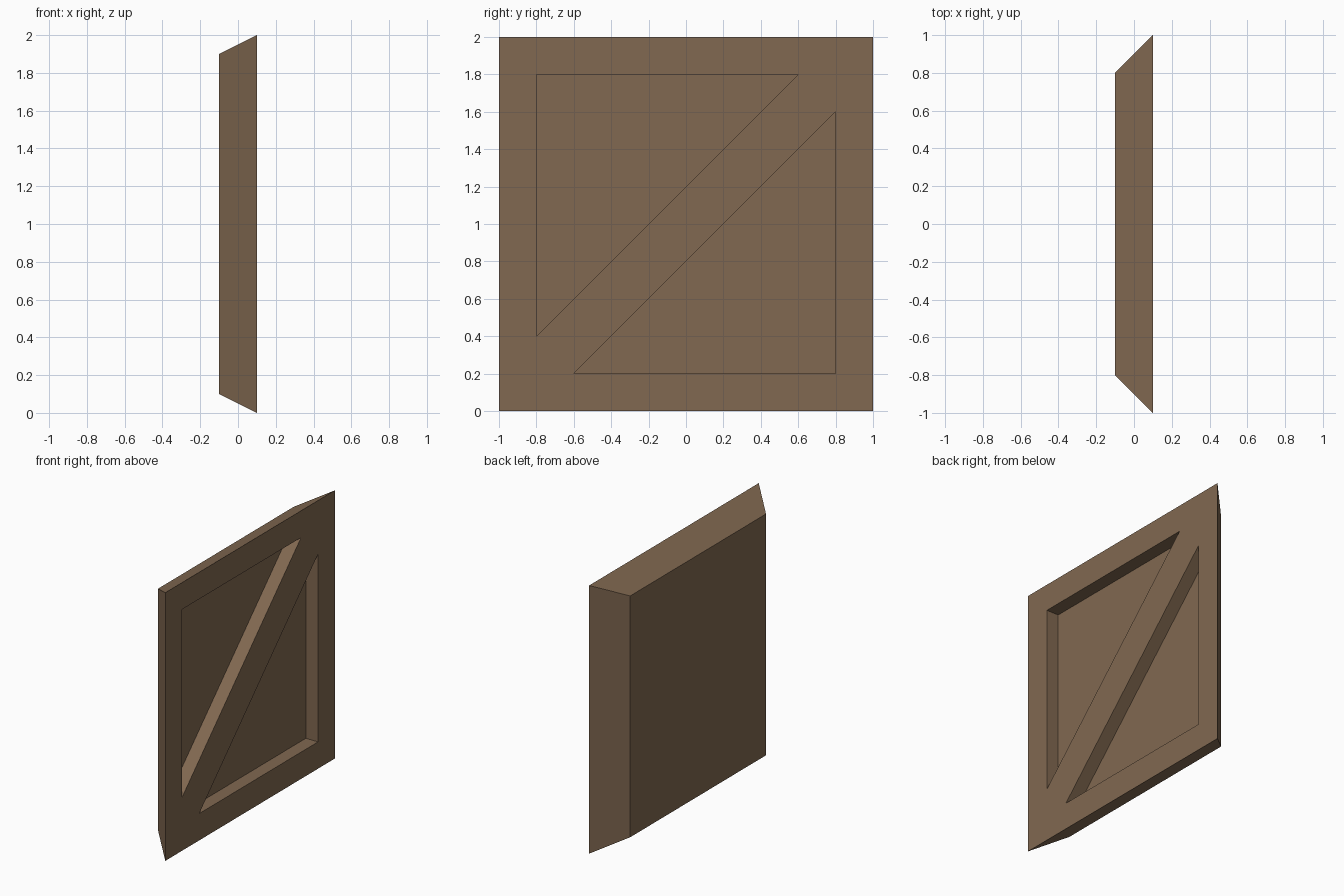
import bpy
import bmesh

default = bpy.data.objects.get("Cube")
if default:
    bpy.data.objects.remove(default, do_unlink=True)

# Weathered brown wood
wood = bpy.data.materials.new("brown_wood")
wood.use_nodes = True
colour = (0.22, 0.14, 0.082, 1)
wood.diffuse_color = colour
wood.node_tree.nodes["Principled BSDF"].inputs["Base Color"].default_value = colour


def loft(name, back, front):
    """Solid between two matching outlines of (x, y, z) points."""
    bm = bmesh.new()
    a = [bm.verts.new(p) for p in back]
    b = [bm.verts.new(p) for p in front]
    bm.faces.new(a)
    bm.faces.new(b)
    for i in range(len(a)):
        j = (i + 1) % len(a)
        bm.faces.new((a[i], a[j], b[j], b[i]))
    bmesh.ops.recalc_face_normals(bm, faces=bm.faces)
    mesh = bpy.data.meshes.new(name)
    bm.to_mesh(mesh)
    bm.free()
    mesh.materials.append(wood)
    obj = bpy.data.objects.new(name, mesh)
    bpy.context.collection.objects.link(obj)
    return obj


def rectangle(x, half_y, half_z):
    return [(x, sy * half_y, 1 + sz * half_z)
            for sy, sz in ((-1, -1), (1, -1), (1, 1), (-1, 1))]


# Panel tapering towards its plain back
panel = loft("braced_panel", rectangle(-0.1, 0.8, 0.9), rectangle(0.1, 1, 1))

# Two triangular recesses leave a border and a diagonal brace
upper = [(-0.8, 0.4), (0.6, 1.8), (-0.8, 1.8)]
lower = [(-y, 2 - z) for y, z in upper]
for name, outline in (("upper_recess", upper), ("lower_recess", lower)):
    cutter = loft(name + "_cutter",
                  [(0, y, z) for y, z in outline],
                  [(0.2, y, z) for y, z in outline])
    cutter.hide_render = True
    cut = panel.modifiers.new(name, 'BOOLEAN')
    cut.operation = 'DIFFERENCE'
    cut.solver = 'EXACT'
    cut.object = cutter
    bpy.context.view_layer.objects.active = panel
    bpy.ops.object.modifier_apply(modifier=name)
    bpy.data.objects.remove(cutter, do_unlink=True)
